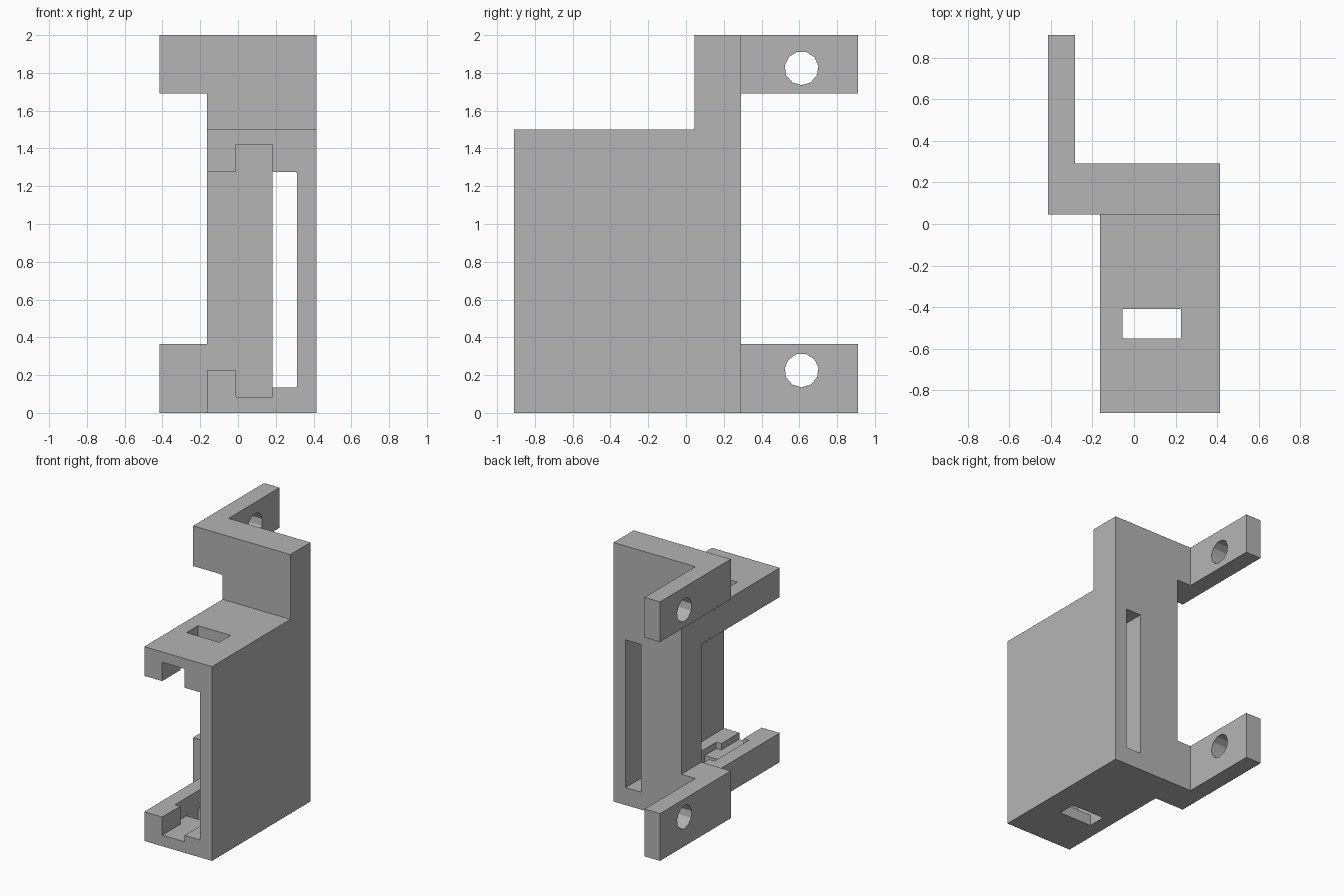
import bpy, bmesh, math
from mathutils import Vector

cube = bpy.data.objects.get("Cube")
if cube:
    bpy.data.objects.remove(cube, do_unlink=True)

grey = bpy.data.materials.new("light_grey")
grey.use_nodes = True
grey.diffuse_color = (0.46, 0.46, 0.46, 1)
grey.node_tree.nodes["Principled BSDF"].inputs["Base Color"].default_value = grey.diffuse_color


def prism(name, points, axis, low, high):
    """Extrude a 2D outline along an axis; the outline uses the other two axes in order."""
    bm = bmesh.new()
    verts = []
    for a, b in points:
        co = [a, b]
        co.insert(axis, low)
        verts.append(bm.verts.new(co))
    face = bm.faces.new(verts)
    grown = bmesh.ops.extrude_face_region(bm, geom=[face])
    shift = Vector((0, 0, 0))
    shift[axis] = high - low
    moved = [g for g in grown["geom"] if isinstance(g, bmesh.types.BMVert)]
    bmesh.ops.translate(bm, verts=moved, vec=shift)
    bmesh.ops.recalc_face_normals(bm, faces=bm.faces)
    mesh = bpy.data.meshes.new(name)
    bm.to_mesh(mesh)
    bm.free()
    mesh.materials.append(grey)
    obj = bpy.data.objects.new(name, mesh)
    bpy.context.collection.objects.link(obj)
    return obj


def box(name, x, y, z):
    return prism(name, [(x[0], y[0]), (x[1], y[0]), (x[1], y[1]), (x[0], y[1])], 2, *z)


def combine(target, tool, operation):
    mod = target.modifiers.new(tool.name, "BOOLEAN")
    mod.operation = operation
    mod.solver = "EXACT"
    mod.object = tool
    bpy.context.view_layer.objects.active = target
    bpy.ops.object.modifier_apply(modifier=mod.name)
    bpy.data.objects.remove(tool, do_unlink=True)


FRONT, BACK = -0.91, 0.91
PLATE = (0.046, 0.29)
LEFT, RIGHT = -0.163, 0.415

# Housing with the taller back plate
side = [(FRONT, 0), (PLATE[1], 0), (PLATE[1], 2), (PLATE[0], 2), (PLATE[0], 1.5), (FRONT, 1.5)]
body = prism("mounting_bracket", side, 0, LEFT, RIGHT)

# Two L-shaped arms, each with a screw hole
arm = [(-0.415, PLATE[0]), (-0.1, PLATE[0]), (-0.1, PLATE[1]),
       (-0.283, PLATE[1]), (-0.283, BACK), (-0.415, BACK)]
for z0, z1, hole_z in ((0, 0.365, 0.225), (1.69, 2, 1.825)):
    combine(body, prism("arm", arm, 2, z0, z1), "UNION")
    ring = [2 * math.pi * i / 11 - math.pi / 2 for i in range(11)]
    circle = [(0.612 + 0.09 * math.cos(t), hole_z + 0.09 * math.sin(t)) for t in ring]
    combine(body, prism("screw_hole", circle, 0, -0.6, -0.2), "DIFFERENCE")

# Grooved cavity, open to the front and one side
cavity = [(-0.3, 0.225), (-0.01, 0.225), (-0.01, 0.085), (0.182, 0.085), (0.182, 0.135),
          (0.312, 0.135), (0.312, 1.275), (0.182, 1.275), (0.182, 1.42), (-0.01, 1.42),
          (-0.01, 1.275), (-0.3, 1.275)]
combine(body, prism("cavity", cavity, 1, -1, PLATE[0]), "DIFFERENCE")

# Wider pockets in the grooves, the through windows, and the slot in the back plate
combine(body, box("pocket", (-0.055, 0.225), (-0.69, -0.27), (0.085, 1.42)), "DIFFERENCE")
combine(body, box("window", (-0.055, 0.225), (-0.55, -0.41), (-0.1, 1.6)), "DIFFERENCE")
combine(body, box("slot", (0.182, 0.312), (0, 0.4), (0.135, 1.275)), "DIFFERENCE")
